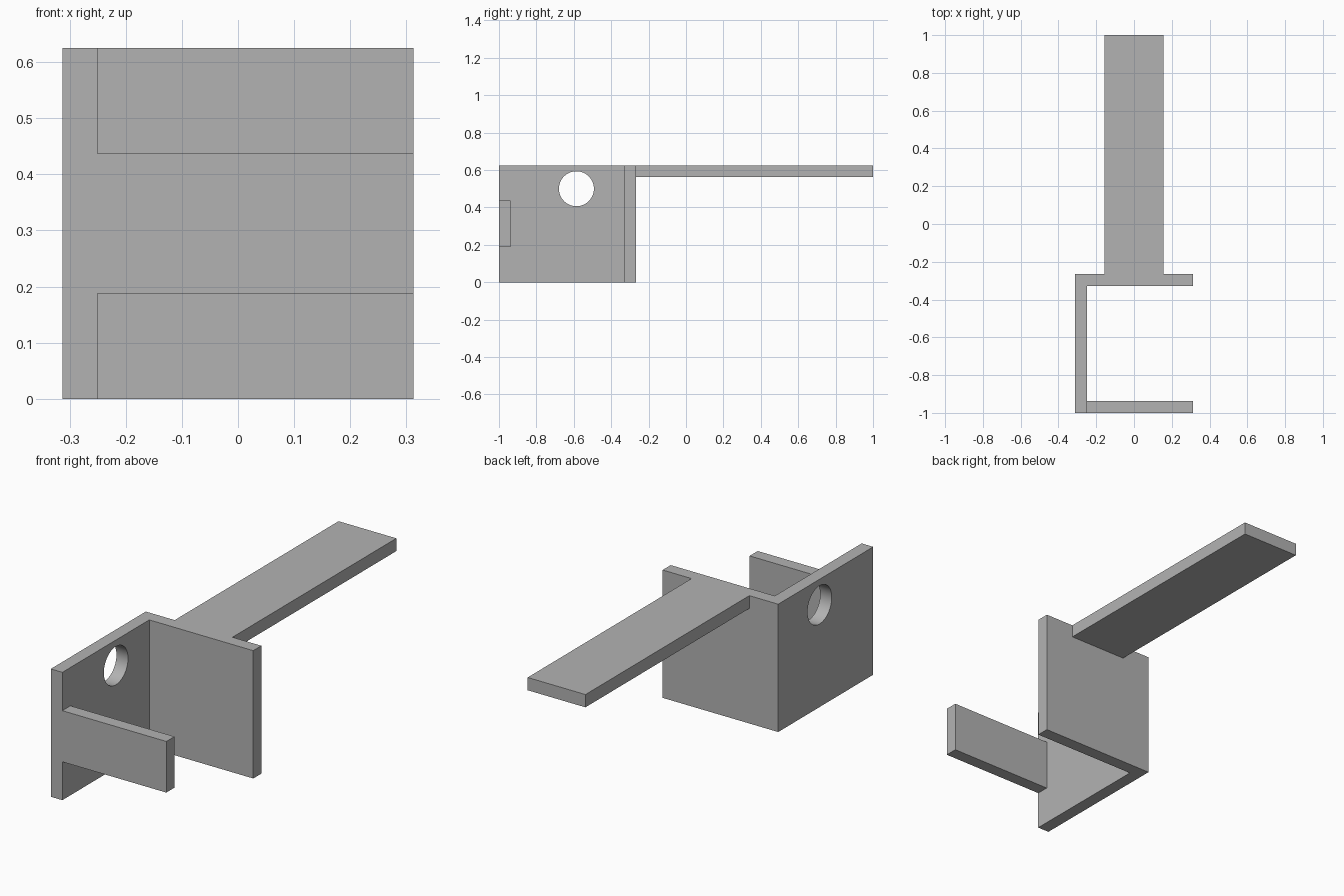
import bpy
import math

default = bpy.data.objects.get("Cube")
if default:
    bpy.data.objects.remove(default, do_unlink=True)

T = 0.0625                      # sheet thickness
HALF = 0.3125                   # half the bracket width
HEIGHT = 0.625
BACK = -0.266                   # rear face of the back plate
INNER = -HALF + T               # inner face of the side plate

grey = bpy.data.materials.new("plain_grey")
grey.use_nodes = True
colour = (0.45, 0.45, 0.45, 1)
grey.diffuse_color = colour
grey.node_tree.nodes["Principled BSDF"].inputs["Base Color"].default_value = colour


def box(name, x, y, z):
    """Box spanning the given (low, high) ranges."""
    mid = [(a + b) / 2 for a, b in (x, y, z)]
    bpy.ops.mesh.primitive_cube_add(size=1, location=mid)
    ob = bpy.context.object
    ob.name = name
    ob.scale = [b - a for a, b in (x, y, z)]
    bpy.ops.object.transform_apply(location=False, rotation=False, scale=True)
    ob.data.materials.append(grey)
    return ob


# Bracket plates
side = box("side_plate", (-HALF, INNER), (-1, BACK), (0, HEIGHT))
box("back_plate", (INNER, HALF), (BACK - T, BACK), (0, HEIGHT))

# Narrow front tab at mid height
box("front_tab", (INNER, HALF), (-1, -1 + T), (0.1875, 0.4375))

# Long arm flush with the top edge
box("rear_arm", (-HALF / 2, HALF / 2), (BACK, 1), (HEIGHT - T, HEIGHT))

# Round hole through the side plate
bpy.ops.mesh.primitive_cylinder_add(
    vertices=64, radius=0.0935, depth=4 * T,
    location=(-HALF + T / 2, -0.586, 0.5), rotation=(0, math.pi / 2, 0))
cutter = bpy.context.object
cutter.name = "hole_cutter"
cutter.hide_render = True
cutter.data.materials.append(grey)

bpy.ops.object.select_all(action="DESELECT")
side.select_set(True)
bpy.context.view_layer.objects.active = side
cut = side.modifiers.new("hole", "BOOLEAN")
cut.operation = "DIFFERENCE"
cut.solver = "EXACT"
cut.object = cutter
bpy.ops.object.modifier_apply(modifier=cut.name)
bpy.data.objects.remove(cutter, do_unlink=True)
bpy.ops.object.shade_smooth_by_angle(angle=math.radians(30))
